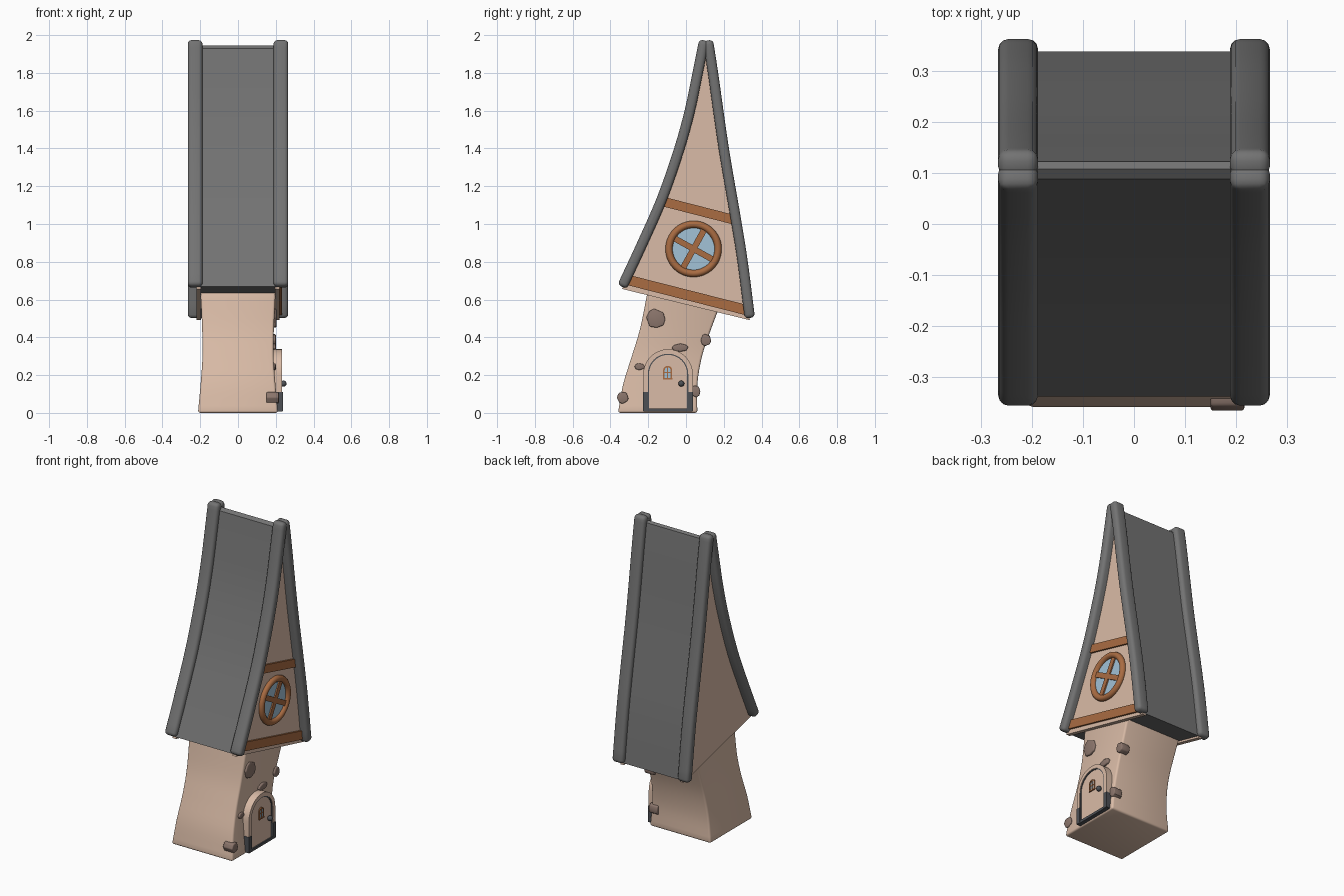
import bpy, bmesh, math, random
from mathutils import Vector

if "Cube" in bpy.data.objects:
    bpy.data.objects.remove(bpy.data.objects["Cube"])

random.seed(4)


def material(name, rgb):
    m = bpy.data.materials.new(name)
    m.diffuse_color = (*rgb, 1)
    m.use_nodes = True
    m.node_tree.nodes["Principled BSDF"].inputs["Base Color"].default_value = m.diffuse_color
    return m


PLASTER = material("beige plaster", (0.70, 0.50, 0.385))
ROOF = material("roof grey", (0.17, 0.17, 0.17))
TIMBER = material("brown timber", (0.40, 0.15, 0.055))
GLASS = material("blue glass", (0.36, 0.54, 0.68))
STONE = material("brown stone", (0.26, 0.18, 0.15))
IRON = material("dark iron", (0.075, 0.08, 0.09))


def make(name, bm, mat, bevel=0.0):
    bmesh.ops.recalc_face_normals(bm, faces=bm.faces)
    me = bpy.data.meshes.new(name)
    bm.to_mesh(me)
    bm.free()
    ob = bpy.data.objects.new(name, me)
    bpy.context.collection.objects.link(ob)
    me.materials.append(mat)
    if bevel:
        mod = ob.modifiers.new("bevel", 'BEVEL')
        mod.width, mod.segments = bevel, 3
        mod.limit_method, mod.angle_limit = 'ANGLE', math.radians(40)
    return ob


def prism(name, pts, x0, x1, mat, bevel=0.0):
    """Closed outline in (y, z), extruded along x."""
    bm = bmesh.new()
    a = [bm.verts.new((x0, y, z)) for y, z in pts]
    b = [bm.verts.new((x1, y, z)) for y, z in pts]
    bm.faces.new(a)
    bm.faces.new(b[::-1])
    for i in range(len(a)):
        j = (i + 1) % len(a)
        bm.faces.new((a[i], a[j], b[j], b[i]))
    return make(name, bm, mat, bevel)


def spline(pts, n=4):
    """Smooth curve through a few points of any dimension."""
    p = [Vector(q) for q in pts]
    p = [2 * p[0] - p[1]] + p + [2 * p[-1] - p[-2]]
    out = []
    for i in range(1, len(p) - 2):
        a, b, c, d = p[i - 1:i + 3]
        for k in range(n):
            t = k / n
            out.append(0.5 * (2 * b + (c - a) * t + (2 * a - 5 * b + 4 * c - d) * t * t
                              + (3 * b - a - 3 * c + d) * t ** 3))
    return out + [p[-2]]


def strip(path, half):
    """Outline of a band of constant width along a path."""
    p = [Vector(q) for q in path]
    left, right = [], []
    for i, q in enumerate(p):
        t = (p[min(i + 1, len(p) - 1)] - p[max(i - 1, 0)]).normalized()
        n = Vector((-t.y, t.x)) * half
        left.append(q + n)
        right.append(q - n)
    return left + right[::-1]


def arch(y0, y1, z0, ztop, extra=(), n=16):
    """Open path of a round-headed doorway."""
    c, r = (y0 + y1) / 2, (y1 - y0) / 2
    arc = [(c - r * math.cos(math.pi * i / n), ztop - r + r * math.sin(math.pi * i / n))
           for i in range(n + 1)]
    return ([(y0, z0)] + [(y0, z) for z in extra] + arc
            + [(y1, z) for z in extra] + [(y1, z0)])


def circle(cy, cz, r, n=40):
    return [(cy + r * math.cos(math.tau * i / n), cz + r * math.sin(math.tau * i / n))
            for i in range(n)]


# Leaning tower: lofted rectangles (z, y min, y max, half width)
rings = spline([(0, -.36, .06, .212), (.15, -.333, .06, .198), (.3, -.287, .085, .188),
                (.45, -.242, .135, .19), (.66, -.2, .215, .2)])
bm = bmesh.new()
prev = None
for z, y0, y1, w in rings:
    cur = [bm.verts.new(c) for c in ((-w, y0, z), (w, y0, z), (w, y1, z), (-w, y1, z))]
    if prev:
        for i in range(4):
            j = (i + 1) % 4
            bm.faces.new((prev[i], prev[j], cur[j], cur[i]))
    else:
        bm.faces.new(cur)
    prev = cur
bm.faces.new(prev)
make("tower", bm, PLASTER, 0.012)

# Roof core, gable walls and rounded edge trims
front = spline([(-.338, .668), (-.23, .9), (-.125, 1.14), (-.035, 1.4), (.02, 1.6),
                (.062, 1.8), (.096, 1.972)])
back = spline([(.116, 1.972), (.143, 1.8), (.2, 1.4), (.265, 1.02), (.3, .8), (.338, .503)])
core = front[:-1] + [Vector((.108, 1.945))] + back[1:]
prism("roof", core, -.205, .205, ROOF)
wall = [p.copy() for p in core]
wall[0].y -= .012
wall[-1].y -= .012
for side, s in (("left", -1), ("right", 1)):
    prism("gable_" + side, wall, s * .195, s * .22, PLASTER)
    prism("front_trim_" + side, strip(front, .027), s * .188, s * .266, ROOF, .02)
    prism("back_trim_" + side, strip(back, .027), s * .188, s * .266, ROOF, .02)

# Timber beams on the right gable
prism("upper_beam", strip([(-.115, 1.117), (.26, 1.021)], .025), .21, .232, TIMBER)
prism("lower_beam", strip([(-.305, .703), (.325, .543)], .027), .21, .232, TIMBER)

# Round window
WY, WZ = .04, .868
prism("round_window_glass", circle(WY, WZ, .13), .21, .226, GLASS)
bpy.ops.mesh.primitive_torus_add(major_radius=.13, minor_radius=.019, major_segments=48,
                                 minor_segments=12, location=(.226, WY, WZ),
                                 rotation=(0, math.pi / 2, 0))
bpy.context.object.name = "round_window_frame"
bpy.context.object.data.materials.append(TIMBER)
for i, ang in enumerate((61, -29)):
    d = Vector((math.cos(math.radians(ang)), math.sin(math.radians(ang)))) * .125
    c = Vector((WY, WZ))
    prism(f"round_window_bar_{i}", strip([c - d, c + d], .016), .215, .234, TIMBER)

# Door: leaf, frame with iron feet, dark seam, threshold
prism("door", arch(-.205, .015, .015, .315), .16, .227, PLASTER)
frame = prism("door_frame", strip(arch(-.214, .024, .012, .325, (.11,)), .012),
              .165, .234, PLASTER)
frame.data.materials.append(IRON)
for f in frame.data.polygons:
    if len(f.vertices) == 4 and f.center.z < .11:
        f.material_index = 1
for i, y in enumerate((-.214, .024)):
    prism(f"frame_foot_{i}", [(y - .014, .01), (y + .014, .01), (y + .014, .11), (y - .014, .11)],
          .165, .237, IRON)
prism("door_seam", strip(arch(-.2, .01, .015, .311), .004), .2, .231, IRON)
prism("threshold", [(-.225, .008), (.035, .008), (.035, .024), (-.225, .024)], .165, .235, IRON)

# Door knob
bpy.ops.mesh.primitive_uv_sphere_add(segments=20, ring_count=12, radius=.016,
                                     location=(.241, -.025, .155))
bpy.context.object.name = "door_knob"
bpy.context.object.data.materials.append(IRON)

# Small arched window in the door
small = arch(-.117, -.077, .182, .245, n=10)
prism("door_window_glass", small, .22, .2295, GLASS)
prism("door_window_frame", strip(small, .004), .22, .233, TIMBER)
prism("door_window_post", strip([(-.097, .18), (-.097, .245)], .003), .22, .232, TIMBER)
prism("door_window_rail", strip([(-.117, .213), (-.077, .213)], .003), .22, .232, TIMBER)
prism("door_window_sill", strip([(-.122, .181), (-.072, .181)], .004), .22, .234, TIMBER)

# Stones: y, z, width, height, inner x, outer x (deep ones wrap the corners)
stones = [(-.16, .5, .105, .1, .17, .203), (-.03, .345, .09, .042, .17, .2),
          (-.245, .245, .055, .036, .17, .2), (-.335, .08, .06, .064, .15, .216),
          (.105, .387, .058, .064, .14, .2), (.05, .115, .052, .064, .15, .209)]
for i, (y, z, w, h, x0, x1) in enumerate(stones):
    pts = []
    for k in range(8):
        a = math.tau * (k + random.uniform(-.25, .25)) / 8
        pts.append((y + w / 2 * math.cos(a) * random.uniform(.95, 1.08),
                    z + h / 2 * math.sin(a) * random.uniform(.95, 1.08)))
    prism(f"stone_{i}", pts, x0, x1, STONE, .006)

# Apply bevels and smooth
bpy.ops.object.select_all(action='SELECT')
bpy.context.view_layer.objects.active = bpy.context.selected_objects[0]
bpy.ops.object.convert(target='MESH')
bpy.ops.object.shade_smooth_by_angle(angle=math.radians(35))
